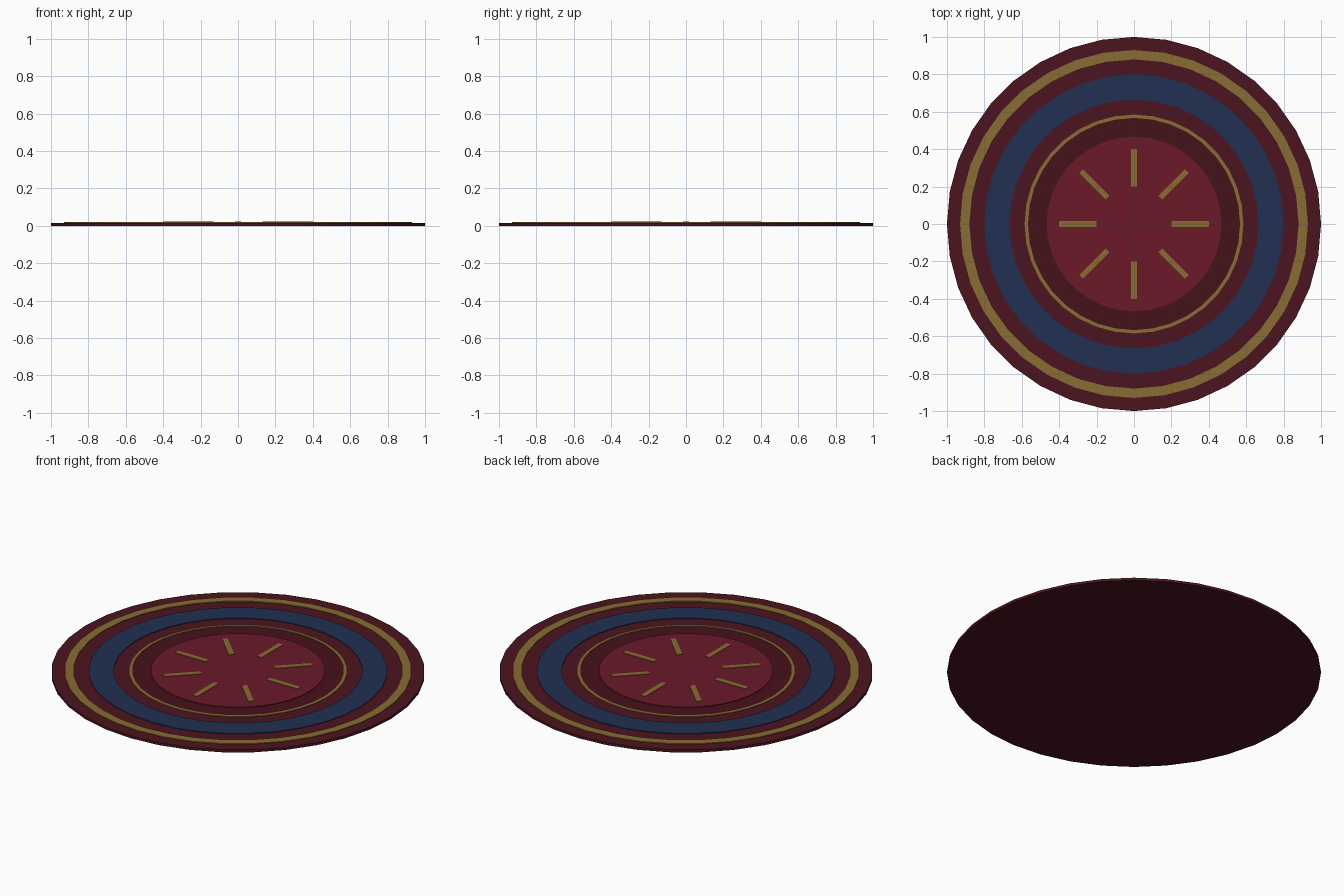
import bpy, bmesh, math
from mathutils import Matrix

if "Cube" in bpy.data.objects:
    bpy.data.objects.remove(bpy.data.objects["Cube"])

SIDES = 36


def material(name, rgb):
    m = bpy.data.materials.new(name)
    m.diffuse_color = (*rgb, 1)
    m.use_nodes = True
    m.node_tree.nodes["Principled BSDF"].inputs["Base Color"].default_value = m.diffuse_color
    return m


maroon = material("maroon", (0.072, 0.007, 0.014))
dark_maroon = material("dark_maroon", (0.062, 0.006, 0.011))
gold = material("gold", (0.25, 0.15, 0.032))
navy = material("navy", (0.015, 0.03, 0.085))
crimson = material("crimson", (0.145, 0.01, 0.023))


def finish(bm, name, mat):
    bmesh.ops.recalc_face_normals(bm, faces=bm.faces)
    mesh = bpy.data.meshes.new(name)
    bm.to_mesh(mesh)
    bm.free()
    mesh.materials.append(mat)
    obj = bpy.data.objects.new(name, mesh)
    bpy.context.collection.objects.link(obj)
    return obj


def disc(name, radius, z0, z1, mat):
    bm = bmesh.new()
    bmesh.ops.create_cone(bm, cap_ends=True, segments=SIDES, radius1=radius,
                          radius2=radius, depth=z1 - z0,
                          matrix=Matrix.Translation((0, 0, (z0 + z1) / 2)))
    finish(bm, name, mat)


def ring(name, r_in, r_out, z0, z1, mat):
    bm = bmesh.new()
    section = [(r_in, z0), (r_out, z0), (r_out, z1), (r_in, z1)]
    loops = []
    for i in range(SIDES):
        a = 2 * math.pi * i / SIDES
        loops.append([bm.verts.new((r * math.cos(a), r * math.sin(a), z))
                      for r, z in section])
    for i in range(SIDES):
        p, q = loops[i], loops[(i + 1) % SIDES]
        for j in range(4):
            k = (j + 1) % 4
            bm.faces.new((p[j], q[j], q[k], p[k]))
    finish(bm, name, mat)


# Rug base
disc("rug_base", 1.0, 0, 0.015, maroon)

# Woven border bands
ring("outer_gold_band", 0.88, 0.93, 0.013, 0.019, gold)
ring("blue_band", 0.665, 0.80, 0.013, 0.019, navy)
ring("inner_gold_band", 0.567, 0.585, 0.013, 0.019, gold)

# Centre field and medallion
disc("centre_field", 0.567, 0.013, 0.016, dark_maroon)
disc("centre_medallion", 0.467, 0.013, 0.02, crimson)

# Eight radiating stripes
for i in range(8):
    bm = bmesh.new()
    bmesh.ops.create_cube(bm, size=1, matrix=(
        Matrix.Rotation(i * math.pi / 4, 4, 'Z')
        @ Matrix.Translation((0.3, 0, 0.0205))
        @ Matrix.Diagonal((0.2, 0.03, 0.005, 1))))
    finish(bm, f"medallion_stripe_{i + 1}", gold)
